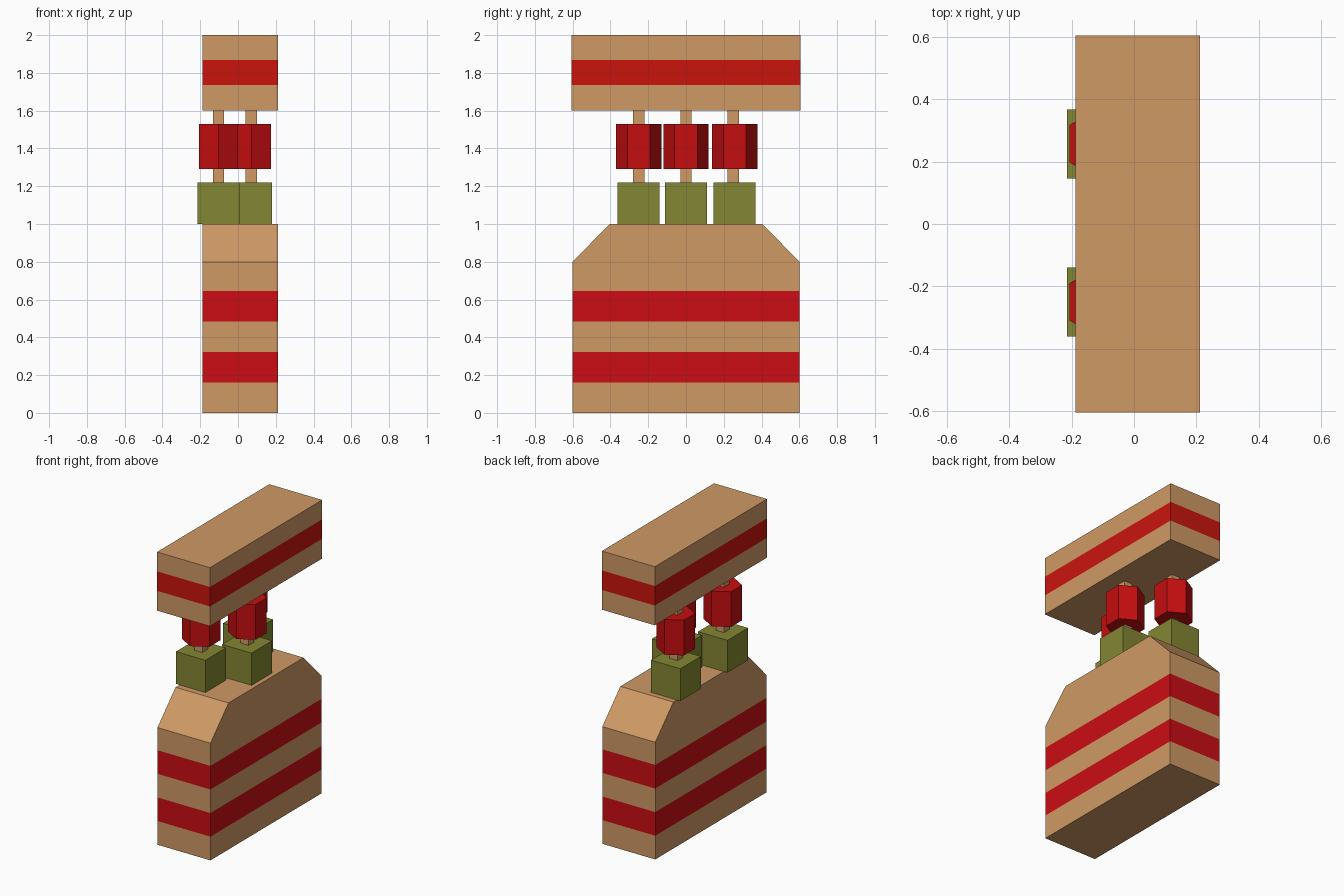
import bpy, bmesh, math
from mathutils import Vector

if "Cube" in bpy.data.objects:
    bpy.data.objects.remove(bpy.data.objects["Cube"])


def material(name, rgb):
    mat = bpy.data.materials.new(name)
    mat.diffuse_color = (*rgb, 1.0)
    mat.use_nodes = True
    mat.node_tree.nodes["Principled BSDF"].inputs["Base Color"].default_value = mat.diffuse_color
    return mat


WOOD = material("tan_wood", (0.63, 0.32, 0.13))
RED = material("stripe_red", (0.60, 0.004, 0.007))
WARM_RED = material("warm_red", (0.60, 0.007, 0.004))
BEAD_RED = material("bead_red", (0.56, 0.004, 0.005))
OLIVE = material("olive", (0.23, 0.24, 0.033))


def finish(name, bm, *mats):
    bmesh.ops.recalc_face_normals(bm, faces=bm.faces)
    mesh = bpy.data.meshes.new(name)
    bm.to_mesh(mesh)
    bm.free()
    for mat in mats:
        mesh.materials.append(mat)
    obj = bpy.data.objects.new(name, mesh)
    bpy.context.collection.objects.link(obj)
    return obj


def striped_block(name, profile, x0, x1, stripes, stripe_mat):
    """Extrude a (y, z) profile along x, then colour horizontal bands."""
    bm = bmesh.new()
    face = bm.faces.new([bm.verts.new((x0, y, z)) for y, z in profile])
    ext = bmesh.ops.extrude_face_region(bm, geom=[face])
    moved = [v for v in ext["geom"] if isinstance(v, bmesh.types.BMVert)]
    bmesh.ops.translate(bm, verts=moved, vec=(x1 - x0, 0, 0))
    for z in (z for band in stripes for z in band):
        bmesh.ops.bisect_plane(bm, geom=bm.verts[:] + bm.edges[:] + bm.faces[:],
                               plane_co=(0, 0, z), plane_no=(0, 0, 1))
    for f in bm.faces:
        zc = f.calc_center_bounds().z
        f.material_index = int(any(a < zc < b for a, b in stripes))
    return finish(name, bm, WOOD, stripe_mat)


def box(name, center, size, mat):
    bm = bmesh.new()
    bmesh.ops.create_cube(bm, size=1)
    bmesh.ops.scale(bm, vec=size, verts=bm.verts)
    bmesh.ops.translate(bm, vec=center, verts=bm.verts)
    return finish(name, bm, mat)


def hex_prism(name, center, radius, height, mat):
    """Hexagonal prism with corners pointing along y."""
    bm = bmesh.new()
    ring = []
    for i in range(6):
        a = math.radians(90 + 60 * i)
        ring.append(bm.verts.new((radius * math.cos(a), radius * math.sin(a), -height / 2)))
    face = bm.faces.new(ring)
    ext = bmesh.ops.extrude_face_region(bm, geom=[face])
    moved = [v for v in ext["geom"] if isinstance(v, bmesh.types.BMVert)]
    bmesh.ops.translate(bm, verts=moved, vec=(0, 0, height))
    bmesh.ops.translate(bm, vec=Vector(center), verts=bm.verts)
    return finish(name, bm, mat)


# Lower body with sloped shoulders and two stripes
striped_block("lower_body",
              [(-0.6, 0), (0.6, 0), (0.6, 0.8), (0.405, 1), (-0.405, 1), (-0.6, 0.8)],
              -0.188, 0.212, [(0.162, 0.323), (0.484, 0.645)], RED)

# Upper block with one stripe
striped_block("upper_block",
              [(-0.605, 1.6), (0.605, 1.6), (0.605, 2), (-0.605, 2)],
              -0.188, 0.212, [(1.735, 1.868)], WARM_RED)

# Three staggered columns: foot cube, post, hexagonal bead
columns = [("front", -0.103, -0.25, -0.25), ("middle", 0.071, 0.0, 0.0),
           ("back", -0.103, 0.25, 0.258)]
for label, x, post_y, y in columns:
    box(f"{label}_foot", (x - 0.001, y - 0.001, 1.11), (0.222, 0.222, 0.22), OLIVE)
    box(f"{label}_post", (x, post_y, 1.41), (0.06, 0.06, 0.38), WOOD)
    hex_prism(f"{label}_bead", (x, y, 1.41), 0.12, 0.24, BEAD_RED)
